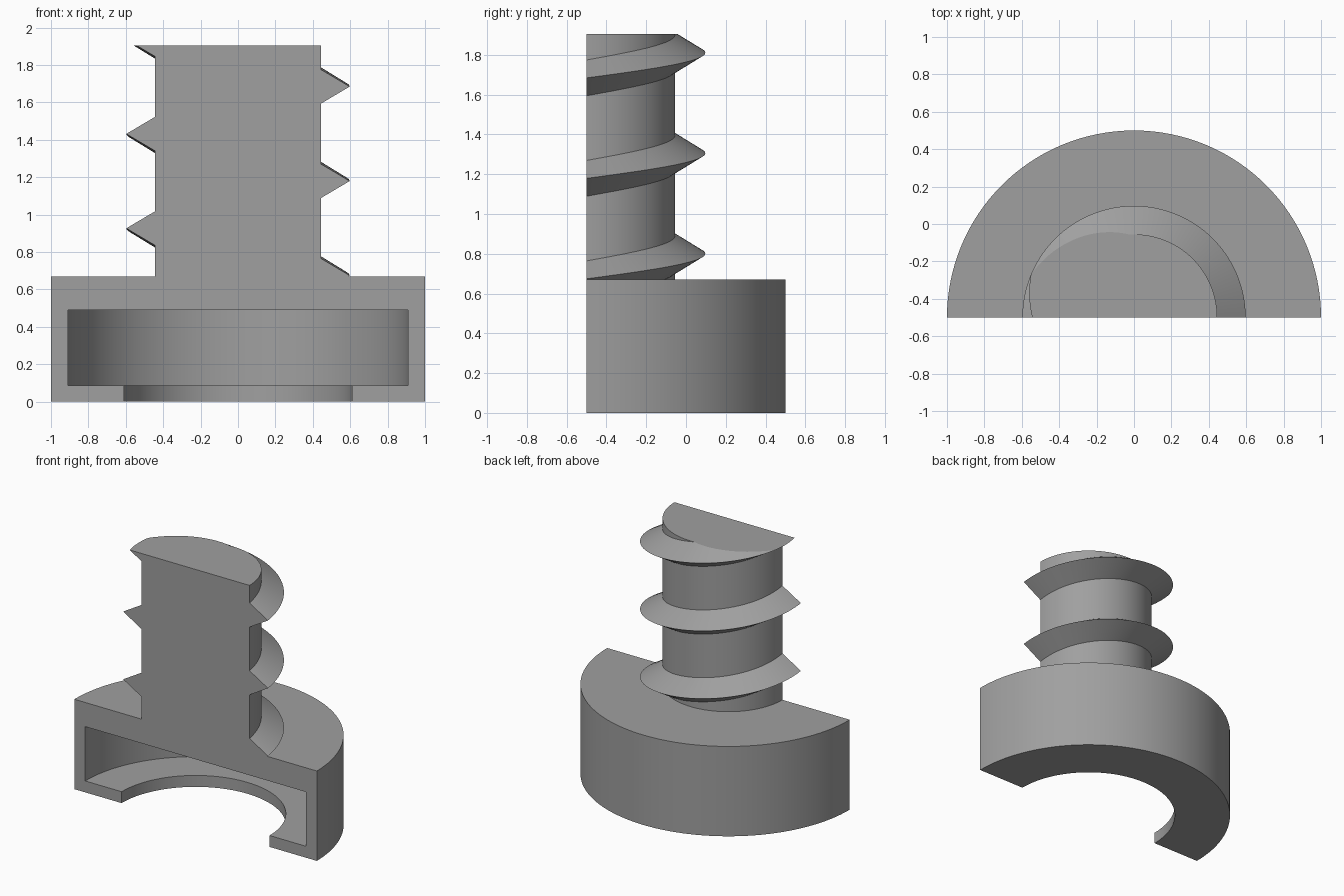
import bpy, bmesh, math
from mathutils import Vector

if "Cube" in bpy.data.objects:
    bpy.data.objects.remove(bpy.data.objects["Cube"])

AXIS_Y = -0.5          # the screw axis lies in the flat section plane
SEG = 64               # steps per half turn
ROOT, TIP, HALF = 0.445, 0.597, 0.09
HEAD_TOP, TOP, PITCH = 0.67, 1.905, 0.505

grey = bpy.data.materials.new("plain grey")
grey.diffuse_color = (0.35, 0.35, 0.35, 1)
grey.use_nodes = True
grey.node_tree.nodes["Principled BSDF"].inputs["Base Color"].default_value = grey.diffuse_color


def polar(r, a, z):
    return Vector((r * math.cos(a), AXIS_Y + r * math.sin(a), z))


def finish(bm, name):
    bmesh.ops.remove_doubles(bm, verts=bm.verts, dist=1e-5)
    bmesh.ops.recalc_face_normals(bm, faces=bm.faces)
    me = bpy.data.meshes.new(name)
    bm.to_mesh(me)
    bm.free()
    ob = bpy.data.objects.new(name, me)
    bpy.context.collection.objects.link(ob)
    me.materials.append(grey)
    bpy.ops.object.select_all(action='DESELECT')
    ob.select_set(True)
    bpy.context.view_layer.objects.active = ob
    bpy.ops.object.shade_smooth_by_angle(angle=math.radians(30))
    return ob


def sweep(bm, rings, closed):
    n = len(rings[0])
    for a, b in zip(rings, rings[1:]):
        for i in range(n if closed else n - 1):
            j = (i + 1) % n
            bm.faces.new((a[i], b[i], b[j], a[j]))


# Half-turned hollow head with its shaft, closed by the flat section face
profile = [(0, 0.49), (0.91, 0.49), (0.91, 0.085), (0.61, 0.085), (0.61, 0),
           (1, 0), (1, HEAD_TOP), (ROOT, HEAD_TOP), (ROOT, TOP), (0, TOP)]
bm = bmesh.new()
rings = [[bm.verts.new(polar(r, math.pi * k / SEG, z)) for r, z in profile]
         for k in range(SEG + 1)]
sweep(bm, rings, False)
bmesh.ops.remove_doubles(bm, verts=bm.verts, dist=1e-5)
bm.verts.ensure_lookup_table()


def vert_at(x, z):
    p = Vector((x, AXIS_Y, z))
    return min(bm.verts, key=lambda v: (v.co - p).length)


outline = [vert_at(r, z) for r, z in profile]
outline += [vert_at(-r, z) for r, z in reversed(profile[1:-1])]
bm.faces.new(outline)
finish(bm, "head_and_shaft")

# Thread half turns, trimmed at the head and at the shaft top
for turn in range(3):
    z0 = 0.674 + PITCH * turn
    bm = bmesh.new()
    rings = []
    for k in range(SEG + 1):
        a = math.pi * k / SEG
        z = z0 + PITCH * k / SEG / 2
        rings.append([bm.verts.new(polar(r, a, z + dz)) for r, dz in
                      ((ROOT, -HALF), (TIP, 0), (ROOT, HALF))])
    sweep(bm, rings, True)
    bm.faces.new(rings[0])
    bm.faces.new(rings[-1])
    for height, up in ((TOP, 1), (HEAD_TOP, -1)):
        cut = bmesh.ops.bisect_plane(
            bm, geom=bm.verts[:] + bm.edges[:] + bm.faces[:],
            plane_co=(0, 0, height), plane_no=(0, 0, up), clear_outer=True)
        edges = [e for e in cut['geom_cut'] if isinstance(e, bmesh.types.BMEdge)]
        if edges:
            bmesh.ops.contextual_create(bm, geom=edges)
    bmesh.ops.recalc_face_normals(bm, faces=bm.faces)
    # Drop the hidden faces lying against the shaft
    hidden = [f for f in bm.faces if all(
        math.hypot(v.co.x, v.co.y - AXIS_Y) < ROOT + 1e-4 for v in f.verts)]
    bmesh.ops.delete(bm, geom=hidden, context='FACES')
    finish(bm, "thread_turn_%d" % (turn + 1))
